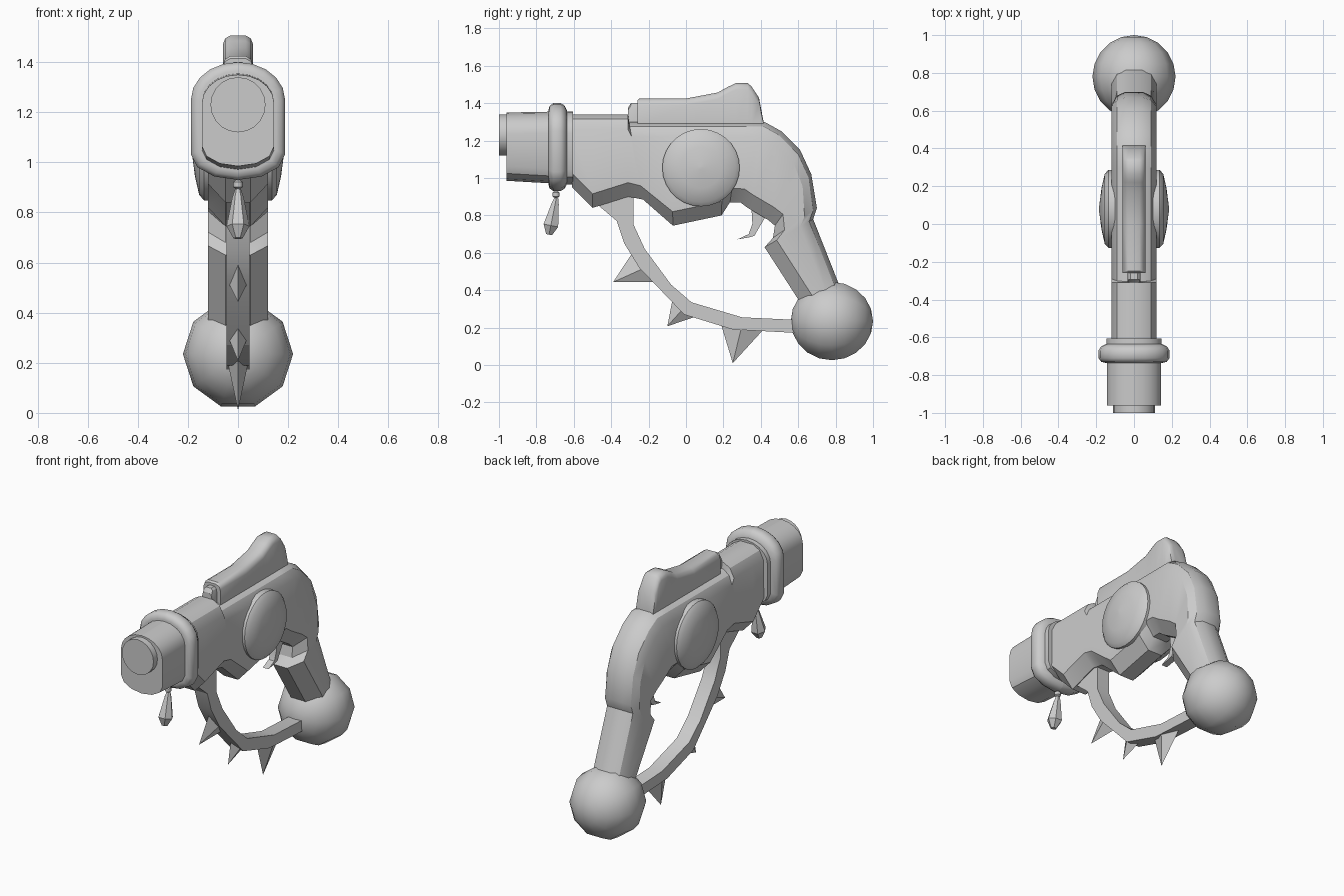
import bpy, bmesh, math
from mathutils import Vector, Matrix

if "Cube" in bpy.data.objects:
    bpy.data.objects.remove(bpy.data.objects["Cube"])

grey = bpy.data.materials.new("plain_grey")
grey.diffuse_color = (0.6, 0.6, 0.6, 1)
grey.use_nodes = True
grey.node_tree.nodes["Principled BSDF"].inputs["Base Color"].default_value = grey.diffuse_color


def finish(name, bm, angle=30):
    bmesh.ops.recalc_face_normals(bm, faces=bm.faces)
    me = bpy.data.meshes.new(name)
    bm.to_mesh(me)
    bm.free()
    ob = bpy.data.objects.new(name, me)
    bpy.context.collection.objects.link(ob)
    me.materials.append(grey)
    bpy.ops.object.select_all(action='DESELECT')
    ob.select_set(True)
    bpy.context.view_layer.objects.active = ob
    bpy.ops.object.shade_smooth_by_angle(angle=math.radians(angle))
    return ob


def loft(name, rings, angle=30):
    """Skin a row of closed sections and cap both ends."""
    bm = bmesh.new()
    rows = [[bm.verts.new(p) for p in r] for r in rings]
    n = len(rows[0])
    for a, b in zip(rows, rows[1:]):
        for i in range(n):
            j = (i + 1) % n
            bm.faces.new((a[i], a[j], b[j], b[i]))
    bm.faces.new(rows[0])
    bm.faces.new(rows[-1])
    return finish(name, bm, angle)


def mirrored(half):
    """Close a right-hand half section across x = 0."""
    return half + [(-x, y, z) for x, y, z in reversed(half)]


# Body and grip: sections between a spine point and a belly point (y, z)
spine = [(-.61, 1.34), (-.5, 1.34), (-.31, 1.34), (-.305, 1.30), (-.08, 1.30),
         (.2, 1.30), (.3, 1.30), (.42, 1.30), (.51, 1.25), (.61, 1.15),
         (.67, 1.02), (.70, .84), (.68, .78), (.83, .40)]
belly = [(-.61, .95), (-.5, .84), (-.31, .90), (-.23, .885), (-.07, .745),
         (.19, .80), (.235, .87), (.29, .87), (.33, .84), (.44, .775),
         (.475, .745), (.465, .68), (.42, .63), (.62, .32)]


def body_section(t, b):
    t, b = Vector(t), Vector(b)
    d = (b - t).normalized()
    half = []
    for x, p in ((.045, t), (.09, t + d * .025), (.118, t + d * .08),
                 (.12, b - d * .075), (.05, b)):
        half.append((x, p.x, p.y))
    return mirrored(half)


loft("body_and_grip", [body_section(t, b) for t, b in zip(spine, belly)])


# Barrel parts: tall rounded sections along y
def tall_section(y, w, lo, hi):
    pts = []
    for k in range(6):
        a = math.radians(90 - k * 18)
        pts.append((w * math.cos(a) + .001, y, hi - w * .8 * (1 - math.sin(a))))
    for k in range(4):
        a = math.radians(-k * 30)
        pts.append((w * math.cos(a) + .001, y, lo + w * .55 * (1 + math.sin(a))))
    return mirrored(pts)


loft("muzzle", [tall_section(-.96, .143, .985, 1.35),
                tall_section(-.70, .143, .97, 1.355)])
loft("barrel_collar", [tall_section(-.66, .145, .965, 1.355),
                       tall_section(-.605, .145, .965, 1.355)])
ring = [(-.735, -.035), (-.73, -.015), (-.71, 0), (-.67, 0), (-.65, -.012), (-.635, -.04)]
loft("barrel_ring", [tall_section(y, .187 + o, .93 - o, 1.40 + o) for y, o in ring], 40)


# Turned parts: (distance along axis, radius) around an arbitrary axis
def turned(name, profile, origin, axis, sides, angle=30):
    q = Vector((0, 0, 1)).rotation_difference(Vector(axis))
    o = Vector(origin)
    rings = [[o + q @ Vector((r * math.cos(2 * math.pi * i / sides),
                              r * math.sin(2 * math.pi * i / sides), h))
              for i in range(sides)] for h, r in profile]
    return loft(name, rings, angle)


turned("bore_plug", [(0, .11), (.06, .11)], (0, -1, 1.23), (0, 1, 0), 20)
for side, s in (("right", 1), ("left", -1)):
    turned(side + "_side_disc",
           [(.10, .207), (.135, .207), (.155, .185), (.172, .11), (.185, .01)],
           (0, .08, 1.055), (s, 0, 0), 28, 40)

# Hanging charm
turned("charm_bead", [(-.02, .006), (-.01, .019), (.01, .019), (.02, .006)],
       (0, -.695, .912), (0, 0, 1), 8, 50)
turned("charm_drop", [(0, .012), (.03, .022), (.15, .046), (.20, .018)],
       (0, -.693, .893), (0, -.2, -1), 6, 30)


# Top rail with raised rear hump, and front sight
def rail_section(y, w, h):
    low = 1.28
    d = min(.035, (h - low) * .4)
    return mirrored([(w, y, low), (w, y, h - d), (w * .85, y, h - d * .35), (w * .5, y, h)])


rail = [(-.26, 1.415), (-.25, 1.425), (0, 1.425), (.17, 1.457), (.22, 1.485),
        (.265, 1.507), (.33, 1.507), (.35, 1.49), (.39, 1.43), (.415, 1.30)]
loft("top_rail", [rail_section(y, .06, h) for y, h in rail], 40)
loft("front_sight", [rail_section(y, .035, h) for y, h in
                     ((-.31, 1.375), (-.295, 1.40), (-.25, 1.40))])

# Hand guard: band between inner and outer edges
inner = [(-.28, .92), (-.28, .75), (-.22, .62), (-.08, .43), (.03, .335), (.30, .255), (.62, .24)]
outer = [(-.50, .88), (-.37, .77), (-.33, .65), (-.25, .52), (-.01, .27), (.25, .19), (.62, .17)]
loft("hand_guard", [[(.045, *a), (.045, *b), (-.045, *b), (-.045, *a)]
                    for a, b in zip(inner, outer)], 25)

# Guard spikes: diamond-based pyramids
spikes = [((-.39, .443), (-.28, .61), (-.13, .443)),
          ((-.10, .207), (-.07, .36), (.055, .26)),
          ((.25, .01), (.185, .225), (.41, .185))]
for n, (tip, a, b) in enumerate(spikes):
    bm = bmesh.new()
    m = ((a[0] + b[0]) / 2, (a[1] + b[1]) / 2)
    base = [bm.verts.new(p) for p in ((0, *a), (.042, *m), (0, *b), (-.042, *m))]
    top = bm.verts.new((0, *tip))
    bm.faces.new(base)
    for i in range(4):
        bm.faces.new((base[i], base[(i + 1) % 4], top))
    finish("guard_spike_%d" % (n + 1), bm, 10)

# Trigger
front = [(.35, .84), (.355, .755), (.335, .70), (.275, .672)]
back = [(.43, .80), (.40, .75), (.365, .69), (.335, .682)]
loft("trigger", [[(.02, *a), (.02, *b), (-.02, *b), (-.02, *a)]
                 for a, b in zip(front, back)])

# Pommel ball
bm = bmesh.new()
bmesh.ops.create_uvsphere(bm, u_segments=10, v_segments=10, radius=.22,
                          matrix=Matrix.Translation((0, .78, .235)) @
                          Matrix.Rotation(math.radians(-90), 4, 'X') @
                          Matrix.Rotation(math.radians(90), 4, 'Z'))
finish("pommel_ball", bm, 60)
